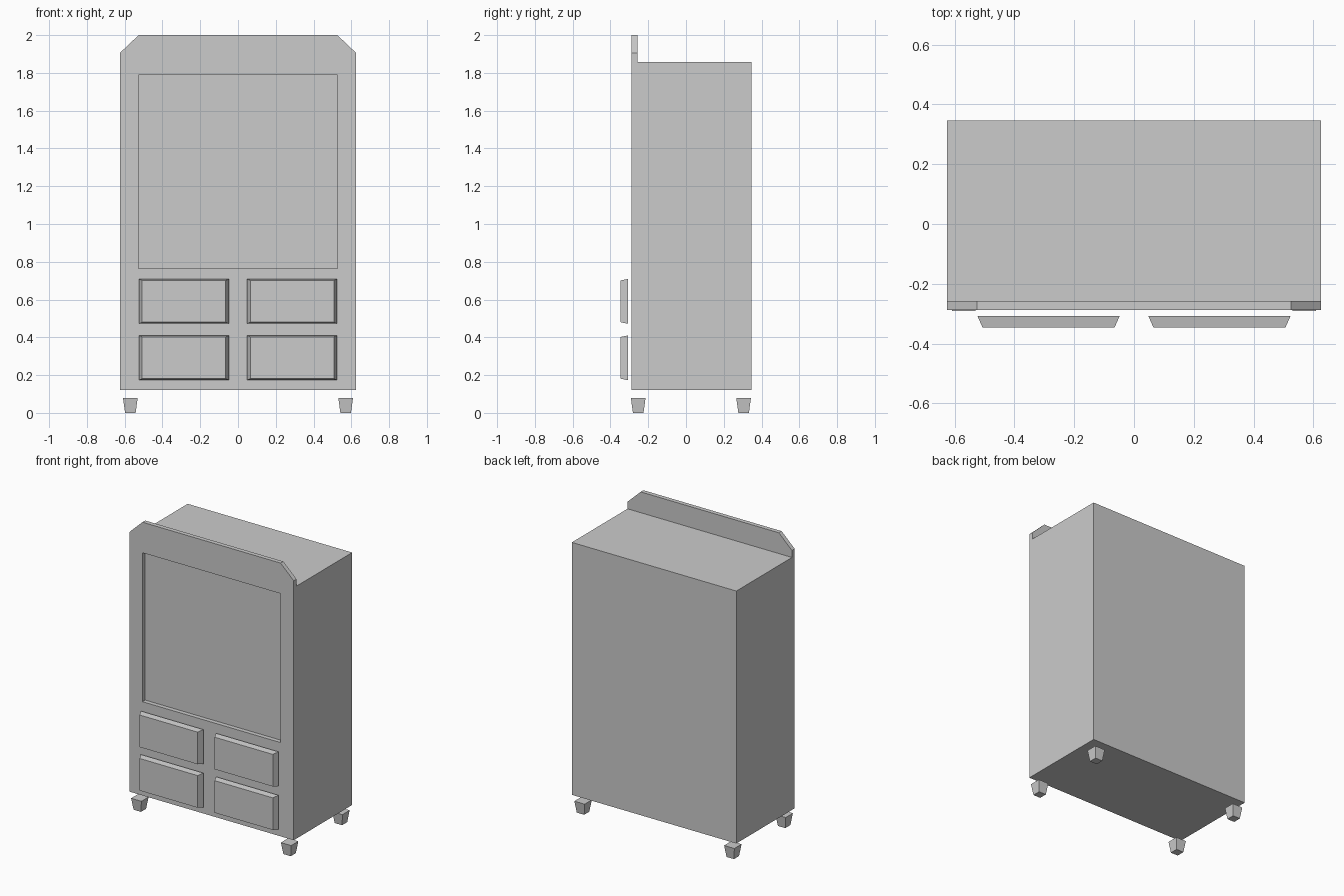
import bpy, bmesh

if "Cube" in bpy.data.objects:
    bpy.data.objects.remove(bpy.data.objects["Cube"])


def make(name, verts, faces):
    mesh = bpy.data.meshes.new(name)
    mesh.from_pydata(verts, [], faces)
    bm = bmesh.new()
    bm.from_mesh(mesh)
    bmesh.ops.recalc_face_normals(bm, faces=bm.faces)
    bm.to_mesh(mesh)
    bm.free()
    ob = bpy.data.objects.new(name, mesh)
    bpy.context.collection.objects.link(ob)
    return ob


def loft(name, a, b):
    """Closed solid between two matching rings of points."""
    n = len(a)
    sides = [(i, (i + 1) % n, (i + 1) % n + n, i + n) for i in range(n)]
    return make(name, a + b, [tuple(range(n)), tuple(range(n, 2 * n))] + sides)


def rect_y(x0, x1, z0, z1, y):
    return [(x0, y, z0), (x1, y, z0), (x1, y, z1), (x0, y, z1)]


def square_z(x, y, r, z):
    return [(x - r, y - r, z), (x + r, y - r, z), (x + r, y + r, z), (x - r, y + r, z)]


FRONT, PANEL_BACK, BACK = -0.288, -0.258, 0.347

# Cabinet: front outline with clipped top corners, extruded to the back
half = [(0.626, 0.12), (0.626, 1.905), (0.526, 2.0)]
outline = half + [(-x, z) for x, z in reversed(half)]
cabinet = loft("cabinet_body",
               [(x, FRONT, z) for x, z in outline],
               [(x, BACK, z) for x, z in outline])

# Cutters: step behind the crest, and the shallow upper front recess
cutters = [
    loft("crest_cutter", rect_y(-1, 1, 1.857, 2.3, PANEL_BACK), rect_y(-1, 1, 1.857, 2.3, 0.6)),
    loft("recess_cutter", rect_y(-0.526, 0.526, 0.765, 1.79, -0.5),
         rect_y(-0.526, 0.526, 0.765, 1.79, PANEL_BACK)),
]
bpy.context.view_layer.objects.active = cabinet
for c in cutters:
    c.hide_render = True
    mod = cabinet.modifiers.new(c.name, 'BOOLEAN')
    mod.operation = 'DIFFERENCE'
    mod.solver = 'EXACT'
    mod.object = c
    bpy.ops.object.modifier_apply(modifier=mod.name)
    bpy.data.objects.remove(c)

# Four bevelled drawer fronts standing just off the cabinet
for row, z0 in (("lower", 0.173), ("upper", 0.472)):
    z1 = z0 + 0.237
    for side, x0 in (("left", -0.524), ("right", 0.048)):
        x1 = x0 + 0.476
        loft(f"{row}_{side}_drawer",
             rect_y(x0, x1, z0, z1, -0.308),
             rect_y(x0 + 0.017, x1 - 0.017, z0 + 0.008, z1 - 0.008, -0.346))

# Four tapered feet
for end, y in (("front", -0.253), ("back", 0.305)):
    for side, x in (("left", -0.57), ("right", 0.57)):
        loft(f"{end}_{side}_foot", square_z(x, y, 0.028, 0), square_z(x, y, 0.039, 0.08))
